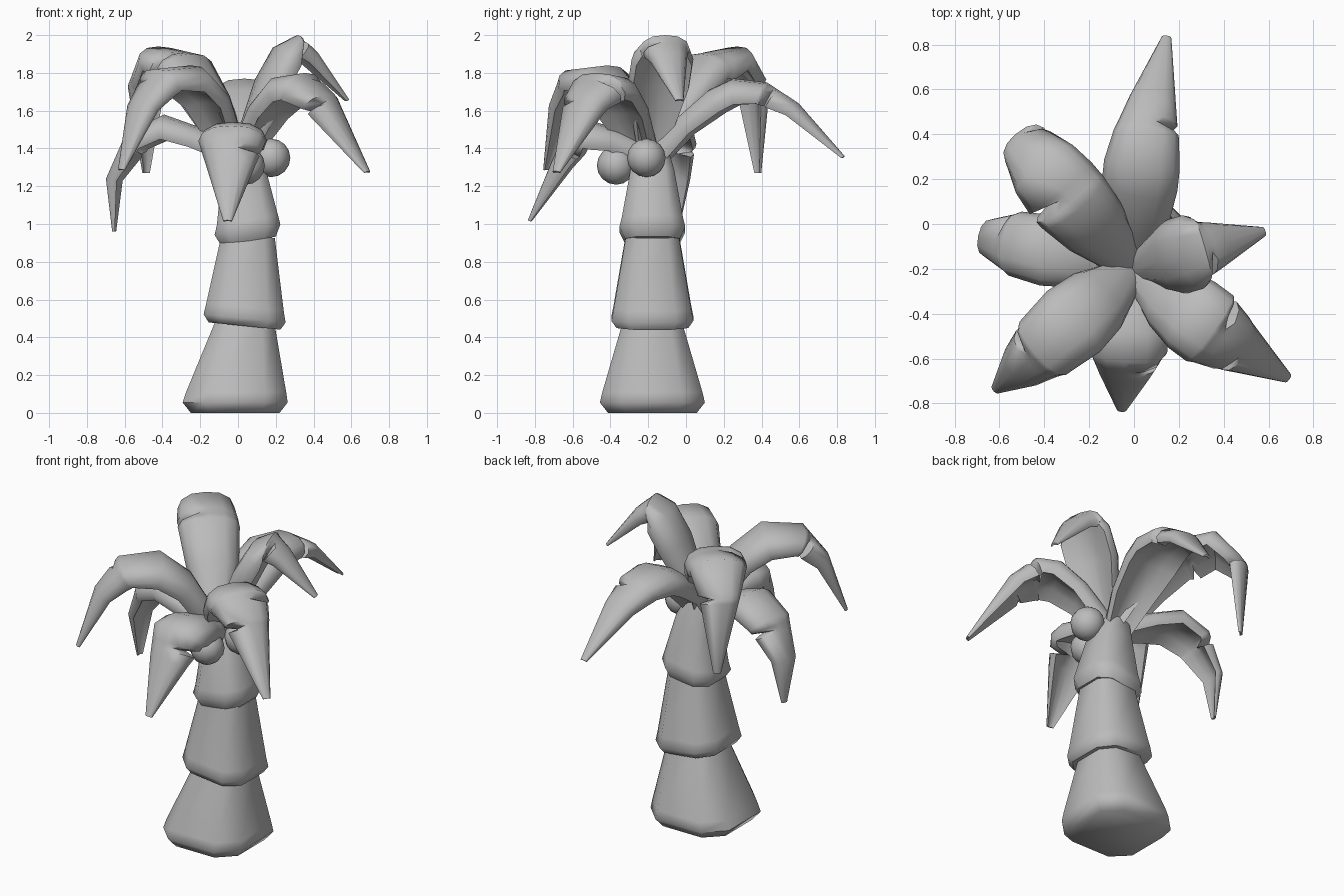
import bpy, bmesh, math
from mathutils import Vector

if "Cube" in bpy.data.objects:
    bpy.data.objects.remove(bpy.data.objects["Cube"])

grey = bpy.data.materials.new("plain_grey")
grey.use_nodes = True
grey.diffuse_color = (0.5, 0.5, 0.5, 1)
grey.node_tree.nodes["Principled BSDF"].inputs["Base Color"].default_value = (0.5, 0.5, 0.5, 1)


def finish(name, bm, angle):
    bmesh.ops.recalc_face_normals(bm, faces=bm.faces)
    mesh = bpy.data.meshes.new(name)
    bm.to_mesh(mesh)
    bm.free()
    obj = bpy.data.objects.new(name, mesh)
    bpy.context.collection.objects.link(obj)
    mesh.materials.append(grey)
    bpy.ops.object.select_all(action="DESELECT")
    obj.select_set(True)
    bpy.context.view_layer.objects.active = obj
    bpy.ops.object.shade_smooth_by_angle(angle=math.radians(angle))


def loft(name, rings, angle):
    """Skin closed rings of equal length and cap both ends."""
    bm = bmesh.new()
    loops = [[bm.verts.new(p) for p in ring] for ring in rings]
    n = len(loops[0])
    for a, b in zip(loops, loops[1:]):
        for i in range(n):
            j = (i + 1) % n
            bm.faces.new((a[i], a[j], b[j], b[i]))
    bm.faces.new(loops[0])
    bm.faces.new(loops[-1])
    finish(name, bm, angle)


# Trunk: stacked flaring segments with a chamfered square section
CORNER = 0.58
QUARTER = [(1, -CORNER), (1, CORNER), (CORNER, 1), (-CORNER, 1)]
OUTLINE = QUARTER + [(-u, -v) for u, v in QUARTER]


def trunk_segment(name, rings, tilt, y=-0.178):
    """Each ring is (x, half width, z)."""
    loft(name, [[(x + u * h, y + v * h, z + u * h * tilt) for u, v in OUTLINE]
                for x, h, z in rings], 55)


trunk_segment("trunk_lower", [(-0.015, 0.235, 0), (-0.015, 0.278, 0.055),
                              (-0.01, 0.265, 0.11), (0.035, 0.157, 0.48)], 0)
trunk_segment("trunk_middle", [(0.035, 0.19, 0.46), (0.035, 0.217, 0.5),
                               (0.037, 0.205, 0.56), (0.055, 0.14, 0.94)], -0.1)
trunk_segment("trunk_upper", [(0.055, 0.145, 0.91), (0.05, 0.174, 0.97),
                              (0.05, 0.162, 1.02), (0.03, 0.115, 1.28), (0.0, 0.08, 1.4)], 0.16)

# Coconuts
for name, centre in (("coconut_left", (0.175, -0.21, 1.35)), ("coconut_front", (0.04, -0.37, 1.31))):
    bm = bmesh.new()
    bmesh.ops.create_uvsphere(bm, u_segments=12, v_segments=8, radius=0.102)
    bmesh.ops.translate(bm, verts=bm.verts, vec=centre)
    finish(name, bm, 60)

# Fronds: thick arched section swept along a drooping path
WIDTHS = [(0, 0.45), (0.15, 0.78), (0.32, 1), (0.5, 1), (0.62, 0.8), (0.75, 0.57), (1, 0.13)]
HALF = [(0, 0), (0.5, -0.05), (0.85, -0.24), (1, -0.55), (0.9, -0.82), (0.45, -0.6), (0, -0.5)]
SECTION = HALF + [(-u, h) for u, h in reversed(HALF[1:-1])]


def lerp_table(table, t):
    for (t0, a), (t1, b) in zip(table, table[1:]):
        if t <= t1:
            return a + (b - a) * (t - t0) / (t1 - t0)
    return table[-1][1]


def frond(name, azimuth, half_width, bend, path, notches):
    a = math.radians(azimuth)
    out, side = Vector((math.cos(a), math.sin(a), 0)), Vector((-math.sin(a), math.cos(a), 0))
    pts = [Vector((0, -0.2, z)) + out * r for r, z in path]
    dist = [0]
    for p, q in zip(pts, pts[1:]):
        dist.append(dist[-1] + (q - p).length)
    table = [(d / dist[-1], p) for d, p in zip(dist, pts)]

    # Ring positions: path corners plus a narrow slit of three rings per notch
    stops = []
    for t, s in notches:
        stops += [(t - 0.022, 0), (t, s), (t + 0.018, 0)]
    for t, _ in table:
        if all(abs(t - n) > 0.03 for n, _ in notches):
            stops.append((t, 0))

    rings = []
    for t, cut in sorted(stops):
        p = lerp_table(table, t) + side * (bend * math.sin(math.pi * t))
        ahead, behind = lerp_table(table, min(1, t + 0.06)), lerp_table(table, max(0, t - 0.06))
        up = (ahead - behind).normalized().cross(side)
        w = half_width * lerp_table(WIDTHS, t)
        # The root keeps its full thickness although it narrows
        thick = max(w, 0.8 * half_width) if t < 0.5 else w
        rings.append([p + side * (u * w * (0.4 if u * cut > 0 else 1)) + up * (h * thick)
                      for u, h in SECTION])
    loft(name, rings, 60)


# Notch side: 1 is the edge to the left looking outward, -1 to the right
frond("frond_back", 82, 0.17, 0.03,
      [(-0.02, 1.37), (0.15, 1.56), (0.32, 1.71), (0.45, 1.77),
       (0.63, 1.75), (0.8, 1.64), (1.05, 1.36)], [(0.62, -1)])
frond("frond_back_right", 130, 0.18, 0.02,
      [(-0.02, 1.42), (0.18, 1.7), (0.36, 1.9), (0.63, 1.94),
       (0.8, 1.74), (0.77, 1.27)], [(0.43, 1), (0.7, -1)])
frond("frond_right", 168, 0.16, 0,
      [(-0.02, 1.41), (0.2, 1.51), (0.4, 1.58), (0.6, 1.48),
       (0.71, 1.24), (0.68, 0.96)], [(0.61, -1)])
frond("frond_front_right", 221, 0.18, 0,
      [(-0.02, 1.42), (0.15, 1.7), (0.33, 1.84), (0.58, 1.82),
       (0.72, 1.64), (0.83, 1.29)], [(0.62, -1)])
frond("frond_front", 265, 0.18, 0,
      [(-0.02, 1.41), (0.15, 1.5), (0.28, 1.54), (0.42, 1.52),
       (0.51, 1.34), (0.64, 1.02)], [(0.58, 1)])
frond("frond_front_left", -35.4, 0.18, -0.02,
      [(-0.02, 1.42), (0.14, 1.64), (0.29, 1.78), (0.45, 1.8),
       (0.6, 1.69), (0.85, 1.28)], [(0.53, 1), (0.66, -1)])
frond("frond_left", 16, 0.17, 0,
      [(-0.02, 1.42), (0.11, 1.77), (0.21, 1.94), (0.33, 2.0),
       (0.43, 1.91), (0.61, 1.66)], [(0.65, -1)])
